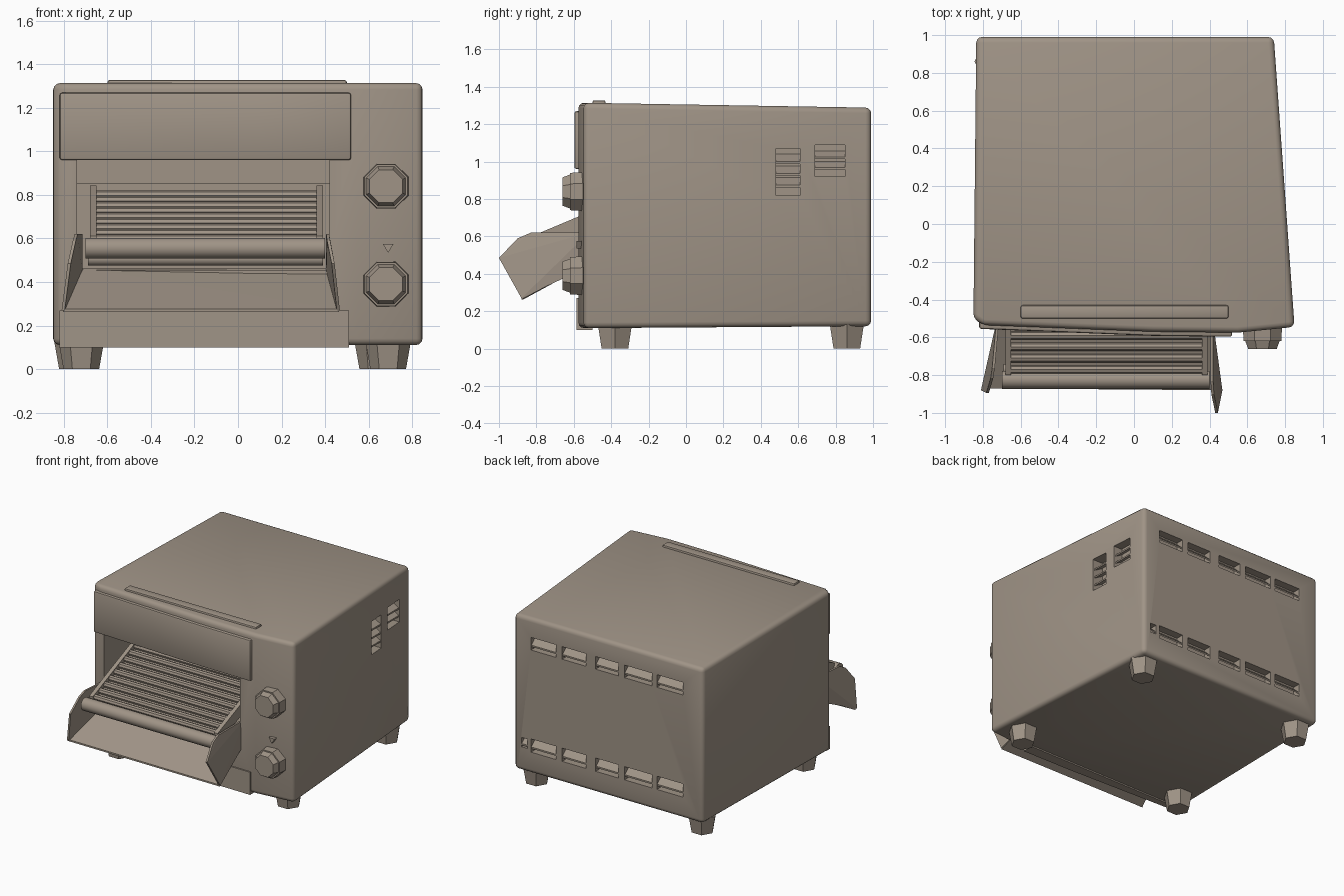
import bpy, bmesh, math
from mathutils import Vector, Matrix

if "Cube" in bpy.data.objects:
    bpy.data.objects.remove(bpy.data.objects["Cube"], do_unlink=True)

COLOUR = (0.35, 0.295, 0.24, 1)
metal = bpy.data.materials.new("warm grey metal")
metal.use_nodes = True
metal.diffuse_color = COLOUR
metal.node_tree.nodes["Principled BSDF"].inputs["Base Color"].default_value = COLOUR


def finish(name, bm, smooth=False):
    bmesh.ops.recalc_face_normals(bm, faces=bm.faces)
    mesh = bpy.data.meshes.new(name)
    bm.to_mesh(mesh)
    bm.free()
    mesh.materials.append(metal)
    ob = bpy.data.objects.new(name, mesh)
    bpy.context.collection.objects.link(ob)
    if smooth:
        bpy.ops.object.select_all(action="DESELECT")
        ob.select_set(True)
        bpy.context.view_layer.objects.active = ob
        bpy.ops.object.shade_smooth_by_angle(angle=math.radians(40))
    return ob


def hull(name, points, bevel=0.0, segments=2):
    """Convex solid around the points, with optional rounded edges."""
    bm = bmesh.new()
    for p in points:
        bm.verts.new(p)
    bmesh.ops.convex_hull(bm, input=bm.verts)
    bmesh.ops.dissolve_limit(bm, angle_limit=0.01, verts=bm.verts, edges=bm.edges)
    if bevel:
        sharp = [e for e in bm.edges if e.calc_face_angle(0) > 0.5]
        bmesh.ops.bevel(bm, geom=sharp, offset=bevel, segments=segments,
                        affect="EDGES", profile=0.5)
    return finish(name, bm, bevel > 0)


def box(name, lo, hi, bevel=0.0):
    return hull(name, [(x, y, z) for x in (lo[0], hi[0]) for y in (lo[1], hi[1])
                       for z in (lo[2], hi[2])], bevel)


def cylinder(name, centre, r1, r2, depth, axis, sides, turn=0.0, smooth=False):
    bm = bmesh.new()
    rot = Vector((0, 0, 1)).rotation_difference(Vector(axis)).to_matrix().to_4x4()
    bmesh.ops.create_cone(bm, cap_ends=True, segments=sides, radius1=r1, radius2=r2,
                          depth=depth, matrix=Matrix.Translation(centre) @ rot
                          @ Matrix.Rotation(turn, 4, "Z"))
    return finish(name, bm, smooth)


# Casing: narrower towards the back, bowed front, top falling to the rear
footprint = [(-0.85, -0.5), (-0.8, -0.535), (0.1, -0.57), (0.55, -0.575), (0.85, -0.545),
             (0.74, 0.99), (-0.835, 0.99)]
roof = lambda y: 1.315 - 0.017 * (y + 0.57)
casing = hull("casing", [(x, y, z) for x, y in footprint
                         for z in (0.11 + 0.01 * (y > 0), roof(y))], 0.03, 3)

# Openings: the toasting chamber, two rows of rear vents, two side vents
cutters = [box("chamber_cutter", (-0.74, -0.8, 0.455), (0.42, -0.15, 0.96))]
slots = []
for left, right in [(0.6, 0.39), (0.34, 0.14), (0.06, -0.13), (-0.18, -0.41), (-0.45, -0.67)]:
    slots.append((right, left, 1.05, 1.145))
    slots.append((right, left, 0.28, 0.38))
slots.append((0.63, 0.68, 0.3, 0.37))
for x0, x1, z0, z1 in slots:
    cutters.append(box("rear_vent_cutter", (x0, 0.93, z0), (x1, 1.1, z1)))
side_vents = [(0.48, 0.61, 0.82, 1.07), (0.69, 0.85, 0.92, 1.09)]
for y0, y1, z0, z1 in side_vents:
    cutters.append(box("side_vent_cutter", (0.69, y0, z0), (0.95, y1, z1)))

for cutter in cutters:
    cut = casing.modifiers.new("cut", "BOOLEAN")
    cut.operation, cut.solver, cut.object = "DIFFERENCE", "EXACT", cutter
    bpy.ops.object.select_all(action="DESELECT")
    casing.select_set(True)
    bpy.context.view_layer.objects.active = casing
    bpy.ops.object.modifier_apply(modifier=cut.name)
    bpy.data.objects.remove(cutter, do_unlink=True)

# Tilted slats in the vents
for x0, x1, z0, z1 in slots:
    mid = (z0 + z1) / 2
    hull("rear_slat", [(x, y, z + t) for x in (x0, x1) for t in (0, 0.012)
                       for y, z in ((0.93, mid + 0.025), (0.985, mid - 0.025))])
for y0, y1, z0, z1 in side_vents:
    wall = 0.84 - 0.0716 * ((y0 + y1) / 2 + 0.545)
    count = round((z1 - z0) / 0.06)
    for i in range(1, count):
        z = z0 + (z1 - z0) * i / count
        hull("side_slat", [(x, y, h + t) for y in (y0, y1) for t in (0, 0.012)
                           for x, h in ((wall - 0.07, z + 0.02), (wall, z - 0.02))])

# Hood above the opening, and a thin lip below it
hull("hood", [(x, y, z) for x, y in [(-0.82, -0.5), (-0.82, -0.555), (0.1, -0.592),
                                      (0.52, -0.597), (0.52, -0.5)]
              for z in (0.96, 1.27)], 0.012)
hull("front_sill", [(x, y, z) for x, y in [(-0.82, -0.5), (-0.82, -0.545), (0.1, -0.58),
                                            (0.51, -0.585), (0.51, -0.5)]
                    for z in (0.1, 0.27)])
box("front_top_lip", (-0.6, -0.5, 1.29), (0.5, -0.43, 1.328), 0.01)

# Chamber interior
box("rear_baffle", (-0.74, -0.3, 0.85), (0.42, -0.27, 0.96))
box("chamber_back", (-0.74, -0.22, 0.46), (0.42, -0.2, 0.96))

# Conveyor: sloping deck, cross bars, front roller and side chains
belt_z = lambda y: 0.555 + 0.42 * (y + 0.84)
hull("conveyor_deck", [(x, y, belt_z(y) + t) for x in (-0.68, 0.38)
                       for y in (-0.82, -0.22) for t in (-0.04, 0.0)])
for i in range(9):
    y = -0.77 + 0.06 * i
    cylinder("conveyor_bar", (-0.15, y, belt_z(y) + 0.012), 0.022, 0.022, 1.06,
             (1, 0, 0), 8, smooth=True)
cylinder("front_roller", (-0.15, -0.825, 0.555), 0.048, 0.048, 1.1, (1, 0, 0), 14, smooth=True)
cylinder("lower_roller", (-0.15, -0.77, 0.505), 0.03, 0.03, 1.08, (1, 0, 0), 10, smooth=True)
for x in (-0.68, 0.36):
    hull("side_chain", [(x + w, y, belt_z(y) + t) for w in (0, 0.03)
                        for y in (-0.8, -0.25) for t in (-0.05, 0.04)])

# Crumb tray with flared side guards
hull("tray_floor", [(x, y, z + t) for t in (0, -0.012)
                    for x, y, z in [(-0.71, -0.52, 0.465), (0.41, -0.52, 0.465),
                                    (0.465, -0.88, 0.275), (-0.805, -0.87, 0.275)]])
outline = [(-0.52, 0.62), (-0.83, 0.62), (-0.9, 0.59), (-1.0, 0.485), (-0.88, 0.27), (-0.52, 0.44)]
for name, side, base, reach in (("right_guard", -1, -0.715, 0.78), ("left_guard", 1, 0.405, 1.0)):
    pts = []
    for y, z in outline:
        y = -0.52 + (y + 0.52) * (reach if z > 0.3 else 1)
        flare = 0.14 * max(0, 0.62 - z) * (-0.52 - y) / 0.36
        drift = 0.09 * (-0.52 - y) if side < 0 else 0
        pts += [(base + side * (flare + drift + t), y, z) for t in (0, 0.014)]
    hull(name, pts)

# Control knobs with faceted caps, and a small pointer
for z in (0.84, 0.39):
    cylinder("knob_skirt", (0.68, -0.585, z), 0.112, 0.108, 0.07, (0, -1, 0), 8, math.pi / 8)
    cylinder("knob_cap", (0.68, -0.638, z), 0.1, 0.082, 0.045, (0, -1, 0), 8, math.pi / 8)
hull("dial_pointer", [(x, y, z) for y in (-0.55, -0.585)
                      for x, z in [(0.665, 0.575), (0.715, 0.575), (0.69, 0.535)]])

# Feet
for x, y in [(-0.72, -0.38), (0.69, -0.38), (-0.74, 0.86), (0.64, 0.86)]:
    cylinder("foot", (x, y, 0.065), 0.082, 0.105, 0.13, (0, 0, 1), 6, math.pi / 6)
